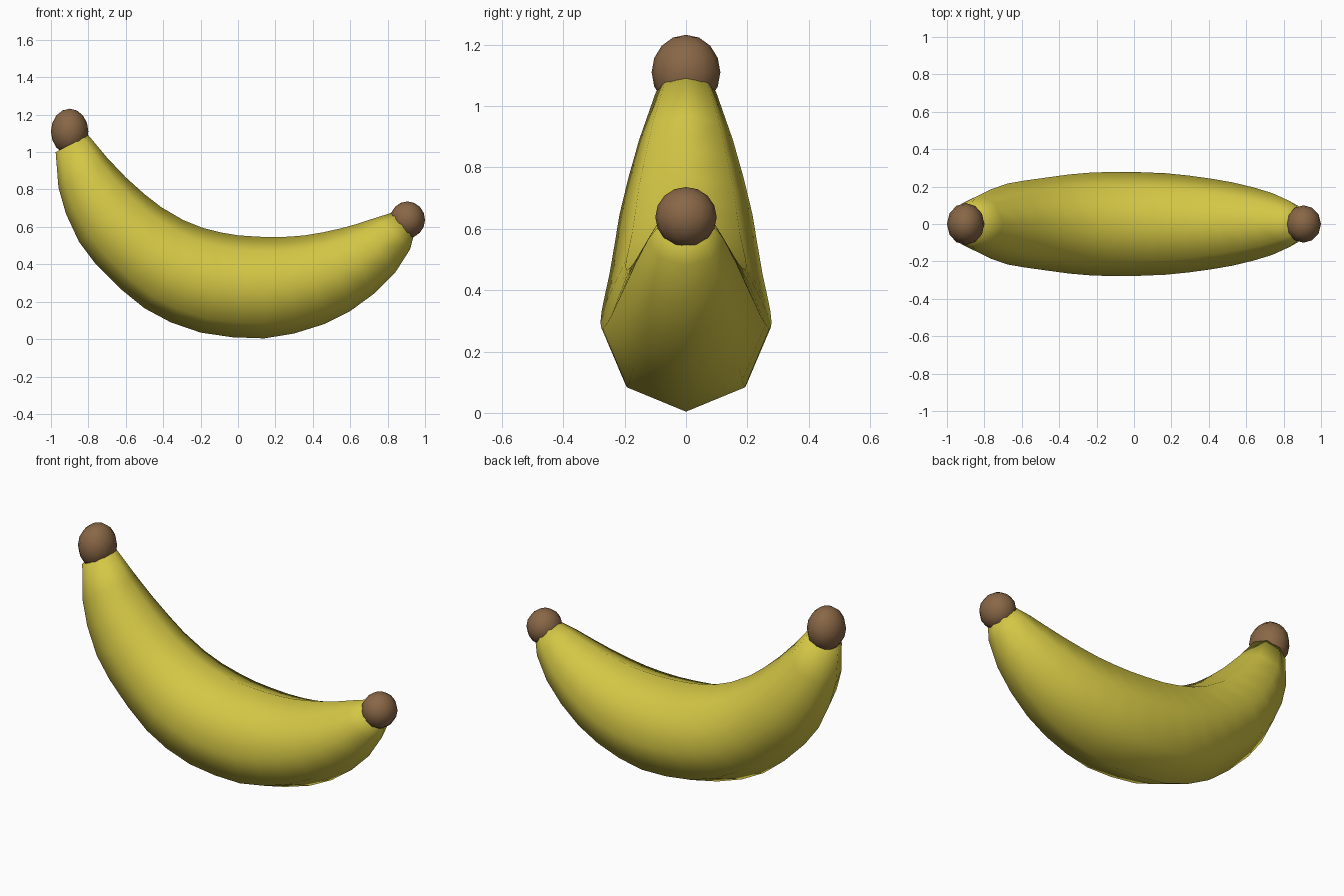
import bpy
import bmesh
import math
from mathutils import Vector

default_cube = bpy.data.objects.get("Cube")
if default_cube:
    bpy.data.objects.remove(default_cube, do_unlink=True)


def make_material(name, colour):
    material = bpy.data.materials.new(name)
    material.use_nodes = True
    material.diffuse_color = (*colour, 1)
    material.node_tree.nodes["Principled BSDF"].inputs["Base Color"].default_value = (*colour, 1)
    return material


def finish_object(bm, name, material):
    bmesh.ops.recalc_face_normals(bm, faces=bm.faces[:])
    for face in bm.faces:
        face.smooth = True
    mesh = bpy.data.meshes.new(name)
    bm.to_mesh(mesh)
    bm.free()
    mesh.materials.append(material)
    obj = bpy.data.objects.new(name, mesh)
    bpy.context.collection.objects.link(obj)
    return obj


yellow = make_material("ripe yellow", (0.66, 0.57, 0.06))
brown = make_material("stem brown", (0.25, 0.135, 0.062))

# Fruit body: each station gives the outer and inner edge as (x, z)
STATIONS = [
    ((-.975, 1.0), (-.80, 1.09)),
    ((-.96, .81), (-.70, .97)),
    ((-.92, .67), (-.60, .865)),
    ((-.85, .52), (-.50, .775)),
    ((-.76, .40), (-.41, .705)),
    ((-.63, .27), (-.29, .635)),
    ((-.50, .165), (-.19, .595)),
    ((-.36, .09), (-.09, .57)),
    ((-.20, .035), (0, .555)),
    ((-.03, .01), (.10, .548)),
    ((.14, .004), (.19, .545)),
    ((.30, .03), (.28, .548)),
    ((.46, .08), (.36, .555)),
    ((.60, .15), (.45, .57)),
    ((.73, .245), (.55, .592)),
    ((.84, .355), (.64, .617)),
    ((.92, .48), (.74, .65)),
    ((.94, .555), (.83, .678)),
]
SIDES = 8


def build_body():
    bm = bmesh.new()
    rings = []
    for outer, inner in STATIONS:
        low = Vector((outer[0], 0, outer[1]))
        high = Vector((inner[0], 0, inner[1]))
        centre = (low + high) / 2
        arm = low - centre
        side = Vector((0, arm.length, 0))
        ring = []
        for i in range(SIDES):
            angle = math.tau * i / SIDES
            ring.append(bm.verts.new(centre + arm * math.cos(angle) + side * math.sin(angle)))
        rings.append(ring)
    for first, second in zip(rings, rings[1:]):
        for i in range(SIDES):
            j = (i + 1) % SIDES
            bm.faces.new((first[i], first[j], second[j], second[i]))
    bm.faces.new(rings[0])
    bm.faces.new(rings[-1])
    return finish_object(bm, "fruit_body", yellow)


# Rounded knobs closing both ends
def build_knob(name, centre, radii):
    bm = bmesh.new()
    bmesh.ops.create_uvsphere(bm, u_segments=12, v_segments=8, radius=1)
    bmesh.ops.scale(bm, vec=radii, verts=bm.verts[:])
    bmesh.ops.translate(bm, vec=centre, verts=bm.verts[:])
    return finish_object(bm, name, brown)


build_body()
build_knob("stem_knob", (-.90, 0, 1.11), (.10, .112, .122))
build_knob("tip_knob", (.906, 0, .638), (.094, .10, .098))
